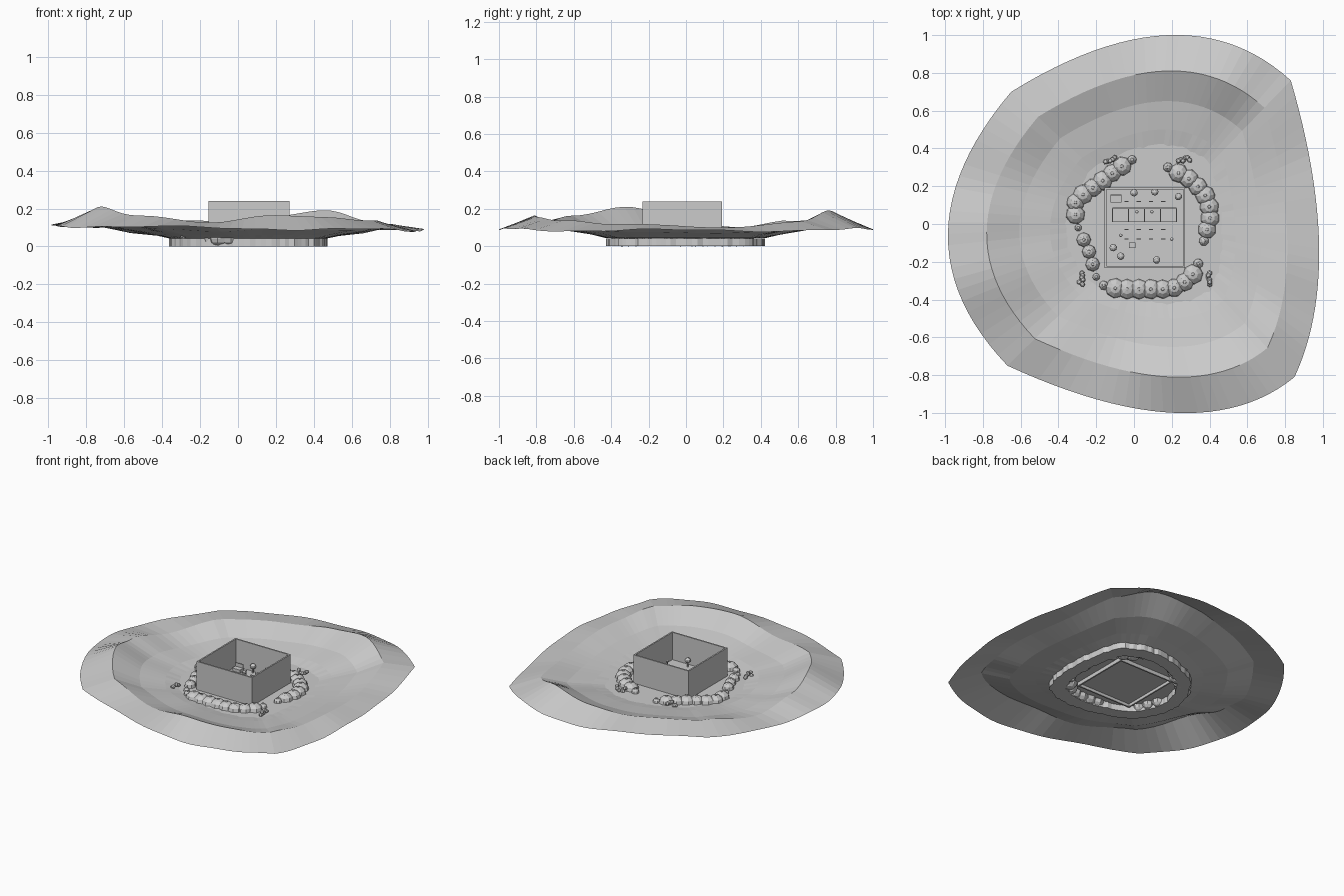
import bpy, bmesh, math, random
from math import sin, cos, pi, tau, floor
from mathutils import Vector, Matrix

random.seed(4)
cube = bpy.data.objects.get("Cube")
if cube:
    bpy.data.objects.remove(cube, do_unlink=True)

stone = bpy.data.materials.new("stone_grey")
stone.use_nodes = True
stone.diffuse_color = (0.6, 0.6, 0.6, 1)
stone.node_tree.nodes["Principled BSDF"].inputs["Base Color"].default_value = (0.6, 0.6, 0.6, 1)


def finish(name, bm, fix_normals=True):
    if fix_normals:
        bmesh.ops.recalc_face_normals(bm, faces=bm.faces)
    mesh = bpy.data.meshes.new(name)
    bm.to_mesh(mesh)
    bm.free()
    mesh.materials.append(stone)
    obj = bpy.data.objects.new(name, mesh)
    bpy.context.collection.objects.link(obj)
    return obj


def add_box(bm, x, y, z, sx, sy, sz):
    """Box centred on x, y and standing on z."""
    m = Matrix.Translation((x, y, z + sz / 2)) @ Matrix.Diagonal((sx, sy, sz, 1))
    bmesh.ops.create_cube(bm, size=1, matrix=m)


def add_ball(bm, x, y, z, r, height, seg=8):
    m = Matrix.Translation((x, y, z)) @ Matrix.Rotation(random.random(), 4, "Z") \
        @ Matrix.Diagonal((r, r, height, 1))
    bmesh.ops.create_uvsphere(bm, u_segments=seg, v_segments=6, radius=1, matrix=m)


# Terrain outline: four bulging sides, each a corner and a control point
CORNERS = [(-0.65, 0.7), (0.83, 0.76), (0.85, -0.81), (-0.67, -0.75)]
CONTROLS = [(0.27, 1.27), (1.12, -0.23), (0.35, -1.22), (-1.31, -0.08)]
CREST = [0.135, 0.135, 0.155, 0.19, 0.135, 0.10, 0.11, 0.12,
         0.14, 0.15, 0.165, 0.13, 0.16, 0.208, 0.165, 0.10]
SEGMENTS = 96
GROUND = 0.043


def outline(t):
    i = int(t) % 4
    f = t - floor(t)
    a, c, b = Vector(CORNERS[i]), Vector(CONTROLS[i]), Vector(CORNERS[(i + 1) % 4])
    return a * (1 - f) ** 2 + c * 2 * f * (1 - f) + b * f * f


def crest(t):
    k = t * 4
    i = int(k)
    f = (1 - cos(pi * (k - i))) / 2
    ripple = 0.005 * sin(t * 13) * sin(t * 5)
    return CREST[i % 16] * (1 - f) + CREST[(i + 1) % 16] * f + ripple


def edge_height(t):
    return 0.096 - 0.012 * outline(t).x + 0.006 * sin(tau * t * 1.5) + 0.003 * sin(tau * t * 4)


def add_ring(bm, scale, height, wave=0.0):
    shift = 0.055 * min(1, (1 - scale) / 0.58)
    ring = []
    for n in range(SEGMENTS):
        t = 4 * n / SEGMENTS
        p = outline(t) * (scale + wave * sin(n * 1.9) * cos(n * 0.7))
        ring.append(bm.verts.new((p.x + shift, p.y, height(t))))
    return ring


def bridge(bm, a, b):
    for n in range(SEGMENTS):
        m = (n + 1) % SEGMENTS
        bm.faces.new((a[n], a[m], b[m], b[n]))


# Bowl-shaped terrain with a raised crest
bm = bmesh.new()
rings = [add_ring(bm, 1, edge_height),
         add_ring(bm, 0.81, crest),
         add_ring(bm, 0.65, lambda t: 0.045 + 0.36 * crest(t) - 0.012),
         add_ring(bm, 0.5, lambda t: 0.045 + 0.1 * crest(t)),
         add_ring(bm, 0.42, lambda t: GROUND, 0.008)]
for outer, inner in zip(rings, rings[1:]):
    bridge(bm, outer, inner)
bm.faces.new(rings[-1])
for f in bm.faces:
    f.normal_update()
    if f.normal.z < 0:
        f.normal_flip()
finish("terrain", bm, False)

# Footing ring under the ground
bm = bmesh.new()
rings = [add_ring(bm, 0.42, lambda t: GROUND - 0.002, 0.008),
         add_ring(bm, 0.42, lambda t: 0, 0.008),
         add_ring(bm, 0.33, lambda t: 0, 0.006),
         add_ring(bm, 0.33, lambda t: GROUND - 0.002, 0.006)]
for outer, inner in zip(rings, rings[1:]):
    bridge(bm, outer, inner)
finish("footing_ring", bm)

# Open-topped square enclosure
CX, CY, HALF, WALL = 0.058, -0.02, 0.213, 0.01
bm = bmesh.new()
for s in (-1, 1):
    off = s * (HALF - WALL / 2)
    add_box(bm, CX + off, CY, 0.018, WALL, HALF * 2, 0.222)
    add_box(bm, CX, CY + off, 0.018, HALF * 2, WALL, 0.222)
finish("enclosure_walls", bm)
bm = bmesh.new()
add_box(bm, CX, CY, 0.038, HALF * 2 - WALL, HALF * 2 - WALL, 0.012)
finish("enclosure_floor", bm)
FLOOR = 0.05

# Low stalls in the middle of the enclosure
bm = bmesh.new()
for y in (0.012, 0.085):
    add_box(bm, 0.055, y, FLOOR, 0.34, 0.005, 0.012)
for i in range(5):
    add_box(bm, -0.115 + i * 0.085, 0.048, FLOOR, 0.005, 0.073, 0.012)
finish("stalls", bm)

# Rows of small slabs on the floor
bm = bmesh.new()
for y in (0.12, -0.03, -0.08):
    for i in range(4):
        add_box(bm, -0.04 + i * 0.065, y, FLOOR, 0.022, 0.006, 0.008)
add_box(bm, 0.07, -0.08, FLOOR, 0.06, 0.005, 0.006)
finish("floor_slabs", bm)

# Bench and crate
bm = bmesh.new()
add_box(bm, -0.095, 0.132, FLOOR, 0.06, 0.035, 0.02)
add_box(bm, -0.095, 0.152, FLOOR, 0.06, 0.006, 0.045)
add_box(bm, -0.01, -0.112, FLOOR, 0.035, 0.028, 0.025)
finish("bench_and_crate", bm)

# Small trees inside the enclosure
bm = bmesh.new()
for x, y in ((0, 0.165), (0.11, 0.17), (0.235, 0.145), (-0.11, -0.125), (-0.07, -0.17), (0.12, -0.19)):
    add_box(bm, x, y, FLOOR, 0.007, 0.007, 0.04)
    add_ball(bm, x, y, FLOOR + 0.045, 0.02, 0.018)
finish("small_trees", bm)

# Lamp posts near the stalls
bm = bmesh.new()
for x, y in ((0.015, 0.065), (0.095, 0.065), (0.2, -0.08), (-0.07, -0.06)):
    add_box(bm, x, y, FLOOR, 0.005, 0.005, 0.06)
    add_ball(bm, x, y, FLOOR + 0.06, 0.009, 0.008)
finish("lamp_posts", bm)

# Hedges: chains of domes along paths, smaller at the ends
PATHS = {
    "back_right_hedge": [(-0.31, 0.05), (-0.31, 0.13), (-0.19, 0.21), (-0.09, 0.29), (-0.01, 0.34)],
    "back_left_hedge": [(0.18, 0.3), (0.29, 0.24), (0.37, 0.17), (0.41, 0.06), (0.37, -0.09)],
    "front_hedge": [(0.34, -0.21), (0.3, -0.29), (0.2, -0.345), (-0.08, -0.345), (-0.16, -0.325)],
    "front_right_hedge": [(-0.295, -0.02), (-0.24, -0.14), (-0.22, -0.21), (-0.2, -0.28)],
}
for name, path in PATHS.items():
    pts = [Vector(p) for p in path]
    total = sum((b - a).length for a, b in zip(pts, pts[1:]))
    count = round(total / 0.062)
    big = 0.052 if total > 0.35 else 0.04
    bm = bmesh.new()
    for n in range(count + 1):
        d = total * n / count
        for a, b in zip(pts, pts[1:]):
            if d <= (b - a).length + 0.0001:
                p = a.lerp(b, d / (b - a).length)
                break
            d -= (b - a).length
        r = big * (0.5 if n in (0, count) and p.x > -0.3 else 1) * random.uniform(0.92, 1.05)
        add_ball(bm, p.x, p.y, GROUND, r, min(r, 0.04) * 1.1)
        add_ball(bm, p.x, p.y, GROUND + min(r, 0.04) * 1.1, 0.009, 0.004)
    finish(name, bm)

# Clusters of loose rocks outside the hedges
for name, x, y, across in (("back_right_rocks", -0.12, 0.34, True), ("back_left_rocks", 0.265, 0.34, True),
                           ("front_right_rocks", -0.28, -0.29, False), ("front_left_rocks", 0.39, -0.29, False)):
    bm = bmesh.new()
    for n in range(6):
        along, side = (n - 2.5) * 0.012, random.uniform(-0.012, 0.012)
        dx, dy = (along, side) if across else (side, along)
        add_ball(bm, x + dx, y + dy, GROUND + random.uniform(0.005, 0.03), 0.014, 0.012, 6)
    finish(name, bm)
